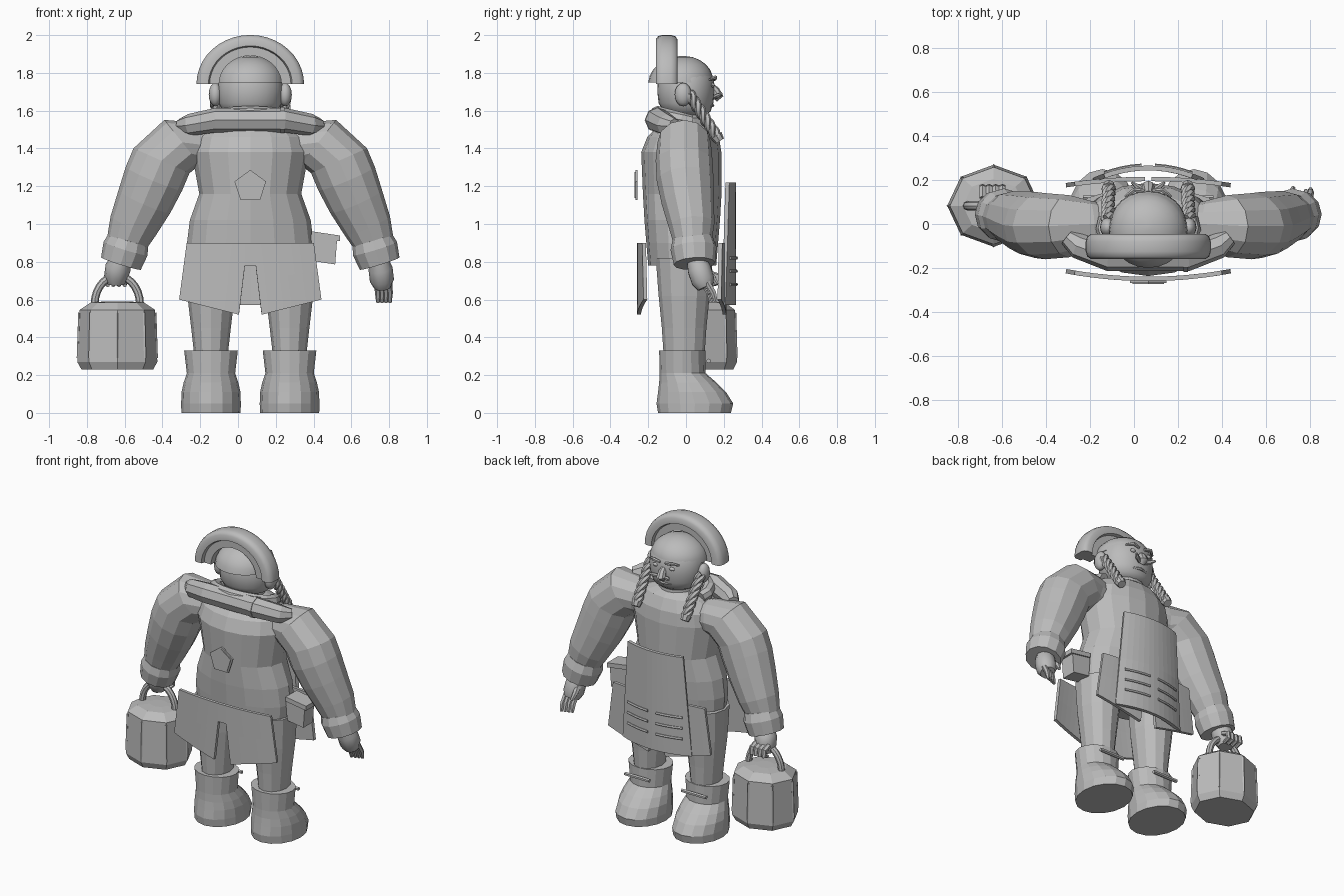
import bpy, bmesh, math
from mathutils import Vector

if "Cube" in bpy.data.objects:
    bpy.data.objects.remove(bpy.data.objects["Cube"])

CX = 0.065  # figure's own centre line
grey = bpy.data.materials.new("plain grey")
grey.diffuse_color = (0.5, 0.5, 0.5, 1)
grey.use_nodes = True
grey.node_tree.nodes["Principled BSDF"].inputs["Base Color"].default_value = grey.diffuse_color


def finish(name, bm, smooth=False):
    bmesh.ops.recalc_face_normals(bm, faces=bm.faces)
    me = bpy.data.meshes.new(name)
    bm.to_mesh(me)
    bm.free()
    me.materials.append(grey)
    for p in me.polygons:
        p.use_smooth = smooth
    ob = bpy.data.objects.new(name, me)
    bpy.context.collection.objects.link(ob)
    if smooth:
        me.set_sharp_from_angle(angle=math.radians(40))
    return ob


def skin(name, rings, smooth=False):
    bm = bmesh.new()
    vs = [[bm.verts.new(p) for p in r] for r in rings]
    n = len(rings[0])
    for a, b in zip(vs, vs[1:]):
        for i in range(n):
            bm.faces.new((a[i], a[(i + 1) % n], b[(i + 1) % n], b[i]))
    bm.faces.new(vs[0])
    bm.faces.new(vs[-1])
    return finish(name, bm, smooth)


def loft(name, secs, cx=CX, n=16, smooth=False, turn=0):
    """Stacked ovals: (z, half width, half depth, centre y)."""
    t = [2 * math.pi * (i + turn) / n for i in range(n)]
    return skin(name, [[(cx + rx * math.cos(a), cy + ry * math.sin(a), z) for a in t]
                       for z, rx, ry, cy in secs], smooth)


def tube(name, pts, radii, n=10, ref=(0, 1, 0), squash=1.0, smooth=False, aim={}):
    """Round bar along a path; squash scales it along ref; aim fixes some ring directions."""
    P = [Vector(p) for p in pts]
    if not isinstance(radii, (list, tuple)):
        radii = [radii] * len(P)
    rings = []
    for i, p in enumerate(P):
        t = Vector(aim.get(i, P[min(i + 1, len(P) - 1)] - P[max(i - 1, 0)])).normalized()
        u = t.cross(Vector(ref)).normalized()
        v = u.cross(t)
        r = radii[i]
        rings.append([p + r * (u * math.cos(a) + v * squash * math.sin(a))
                      for a in (2 * math.pi * k / n for k in range(n))])
    return skin(name, rings, smooth)


def ball(name, c, r, seg=16, smooth=True):
    bm = bmesh.new()
    bmesh.ops.create_uvsphere(bm, u_segments=seg, v_segments=seg // 2 + 2, radius=1)
    for v in bm.verts:
        v.co = Vector([c[i] + v.co[i] * r[i] for i in range(3)])
    return finish(name, bm, smooth)


def box(name, c, size, taper=1.0, tilt=0.0):
    bm = bmesh.new()
    bmesh.ops.create_cube(bm, size=1)
    for v in bm.verts:
        k = taper if v.co.z < 0 else 1
        x, z = v.co.x * size[0] * k, v.co.z * size[2]
        v.co = Vector((c[0] + x, c[1] + v.co.y * size[1], c[2] + z + tilt * x))
    return finish(name, bm)


def panel(name, corners, depth, thick=0.02, n=8):
    """Curved cloth sheet; corners are (x, z): top a, top b, bottom b, bottom a."""
    a, b, c, d = [Vector(p) for p in corners]
    bm = bmesh.new()
    rows = []
    for e, f in ((a, b), (a.lerp(d, .5), b.lerp(c, .5)), (d, c)):
        pts = [e.lerp(f, i / n) for i in range(n + 1)]
        rows.append([bm.verts.new((CX + p.x, depth(p.x), p.y)) for p in pts])
    for r, s in zip(rows, rows[1:]):
        for i in range(n):
            bm.faces.new((r[i], r[i + 1], s[i + 1], s[i]))
    ob = finish(name, bm)
    m = ob.modifiers.new("thickness", "SOLIDIFY")
    m.thickness, m.offset = thick, 0
    return ob


# Body
loft("coat_body", [(.78, .325, .18, -.02), (.9, .335, .19, -.02), (1.02, .32, .2, -.02),
                   (1.16, .27, .208, -.02), (1.38, .31, .212, -.025), (1.46, .29, .19, -.015),
                   (1.53, .22, .14, 0), (1.56, .13, .1, 0)])
loft("neck", [(1.5, .12, .11, 0), (1.62, .11, .1, 0)], smooth=True)

# Head, cap and crest
loft("head", [(1.563, .05, .05, .01), (1.572, .1, .09, .01), (1.595, .145, .125, .005), (1.64, .168, .145, 0),
              (1.7, .173, .152, 0), (1.77, .17, .148, 0), (1.84, .125, .11, 0), (1.875, .05, .05, 0)],
     n=24, smooth=True)
loft("cap", [(1.75 + .14 * math.sin(t), .178 * math.cos(t), .172 * math.cos(t), -.028 + .01 * math.sin(t))
             for t in (0, .25, .5, .75, 1.0, 1.25, 1.5)], n=24, smooth=True)
profile = [(.165, -.14), (.215, -.14), (.222, -.16), (.26, -.16), (.278, -.148), (.285, -.125), (.285, -.08),
           (.278, -.057), (.26, -.045), (.222, -.045), (.215, -.065), (.165, -.065)]
skin("helmet_crest", [[(CX + r * math.cos(t), y, 1.74 + .915 * r * math.sin(t)) for r, y in profile]
                      for t in (math.pi * i / 20 for i in range(21))], True)

# Face
tube("nose", [(CX, .12, 1.745), (CX, .155, 1.705), (CX, .168, 1.68), (CX, .15, 1.66)],
     [.012, .025, .03, .018], 8, (1, 0, 0), smooth=True)
tube("mouth", [(CX + x, y, 1.628) for x, y in ((-.05, .127), (0, .141), (.05, .127))], .009, 6, (0, 0, 1))
for s in (-1, 1):
    ball("eye", (CX + s * .06, .14, 1.735), (.02, .012, .012), 8)
    tube("eyebrow", [(CX + s * .02, .15, 1.765), (CX + s * .065, .155, 1.775), (CX + s * .105, .125, 1.765)],
         [.009, .012, .006], 6)
    tube("moustache", [(CX + s * .015, .15, 1.67), (CX + s * .05, .17, 1.68), (CX + s * .075, .19, 1.69)],
         [.012, .013, .006], 6)

# Collar and rolled blanket across the shoulders
ring = [(CX + .2 * math.cos(t), -.02 + .13 * math.sin(t), 1.55 - .035 * math.sin(t))
        for t in (math.radians(-200 + 22 * i) for i in range(11))]
tube("collar", ring, .04, 8, (0, 0, 1))
tube("blanket_roll", [(CX + x, y, z) for x, y, z in
     ((-.37, -.06, 1.52), (-.32, -.1, 1.525), (-.18, -.15, 1.55), (.18, -.15, 1.55),
      (.32, -.1, 1.525), (.37, -.06, 1.52))], [.038, .058, .065, .065, .058, .038], 8)
tube("blanket_strap", [(CX + .16, -.15, 1.55), (CX + .18, -.15, 1.55)], .069, 8)

# Parts that come in left and right pairs
for s, side in ((-1, "left"), (1, "right")):
    def P(x, y, z):
        return (CX + s * x, y, z)

    # Ears and twisted braids
    ball(side + "_ear", P(.185, -.015, 1.685), (.035, .045, .062), 12)
    a, b = Vector(P(.185, .015, 1.69)), Vector(P(.18, .165, 1.46))
    d = (b - a).normalized()
    u, v = Vector((1, 0, 0)), d.cross(Vector((1, 0, 0)))
    for k in range(3):
        pts = []
        for i in range(31):
            t = i / 30 * 4 * math.pi + k * 2 * math.pi / 3
            pts.append(a.lerp(b, i / 30) + .016 * (u * math.cos(t) + v * math.sin(t)))
        tube(side + "_braid", pts, .017, 6, (1, 0, 0), smooth=True)
    tube(side + "_braid_tie", [b - d * .01, b + d * .025], [.034, .026], 8, (1, 0, 0))

    # Sleeve, cuff
    tube(side + "_sleeve", [P(.2, 0, 1.41), P(.26, 0, 1.42), P(.36, -.01, 1.432), P(.47, -.01, 1.335),
                            P(.51, -.005, 1.24), P(.56, .01, 1.12), P(.62, .03, .99), P(.655, .035, .9),
                            P(.668, .04, .86)],
         [.1, .115, .152, .162, .162, .15, .13, .108, .105], 12, squash=.93,
         aim={2: (s * .78, 0, -.62), 3: (s * .4, 0, -.9)})
    tube(side + "_cuff", [P(.645, .035, .92), P(.66, .04, .87), P(.685, .045, .79)], [.108, .122, .11], 12)

    # Legs and boots
    x = CX + s * .208
    loft(side + "_leg", [(.3, .088, .108, -.01), (.45, .105, .118, -.01), (.62, .125, .135, -.01),
                         (.82, .135, .15, -.01)], x, 12)
    loft(side + "_boot", [(0, .157, .193, .045), (.05, .158, .203, .047), (.11, .156, .18, .032),
                          (.16, .145, .152, .01), (.21, .128, .122, -.018), (.33, .142, .122, -.02)], x, 16)
    tube(side + "_boot_toggle", [(x - .09, .12, .275), (x + .09, .12, .275)], .012, 6)

    # Coat tails, back and front
    tail = [(s * .335, .9), (s * .014, .9), (s * .06, .52), (s * .375, .6)]
    panel(side + "_back_tail", tail, lambda q: -.25 + .25 * q * q)
    panel(side + "_front_tail", tail, lambda q: .205 - .2 * q * q)

    # Thin bars on the apron
    for z in (.68, .75, .82):
        tube(side + "_apron_bar", [P(q, .267 - .9 * q * q, z) for q in (.03, .08, .12, .16, .2)],
             .009, 6, (0, 0, 1))

panel("tail_joiner", [(-.03, .9), (.03, .9), (.03, .78), (-.03, .78)], lambda q: -.25, n=2)
panel("apron", [(-.2, 1.22), (.2, 1.22), (.25, .57), (-.25, .57)], lambda q: .255 - .9 * q * q, .022, 12)

# Five-sided badge on the back
for name, r, y0, y1 in (("back_badge", .088, -.258, -.268), ("back_badge_face", .076, -.266, -.273)):
    skin(name, [[(CX + r * math.sin(t), y, 1.198 + r * math.cos(t))
                 for t in (2 * math.pi * i / 5 for i in range(5))] for y in (y0, y1)])

# Hip pouch
box("hip_pouch", (.455, .0, .865), (.14, .1, .14), .85, -.15)
box("hip_pouch_flap", (.465, .0, .935), (.15, .115, .03), 1, -.15)

# Open hand
tube("open_hand", [(.742, .05, .82), (.755, .07, .76), (.762, .09, .7), (.765, .105, .665)],
     [.05, .064, .064, .046], 10, smooth=True)
for i in range(4):
    q = .737 + i * .021
    tube("open_finger", [(q, .09 + i * .008, .69), (q + .004, .122 + i * .008, .635),
                         (q + .004, .135 + i * .008, .585)], [.017, .016, .01], 6, smooth=True)
tube("open_thumb", [(.72, .1, .75), (.715, .14, .72), (.725, .165, .68)], [.02, .018, .01], 6, smooth=True)

# Gripping hand
tube("grip_hand", [(-.615, .05, .82), (-.635, .07, .77), (-.645, .085, .72), (-.645, .09, .68)],
     [.05, .068, .064, .045], 10, smooth=True)
for i in range(4):
    q = -.69 + i * .03
    tube("grip_finger", [(q, .12, .74), (q, .165, .725), (q, .17, .69), (q, .13, .675)],
         [.017, .017, .016, .01], 6, (1, 0, 0), smooth=True)

# Eight-sided bag with arched handle
BX, BY = -.639, .083
loft("bag", [(.23, .19, .168, BY), (.27, .212, .187, BY), (.545, .2, .176, BY),
             (.585, .14, .123, BY), (.59, .06, .05, BY)], BX, 8)
for i in range(8):
    t = math.pi / 4 * i
    c, w = math.cos(t), math.sin(t)
    tube("bag_seam", [(BX + .207 * c, BY + .182 * w, .29), (BX + .199 * c, BY + .175 * w, .53)], .008, 4, (-w, c, 0))
tube("bag_handle", [(BX + .12 * math.cos(t), BY, .575 + .15 * math.sin(t))
                    for t in (math.pi * i / 14 for i in range(15))], .021, 8, smooth=True)
